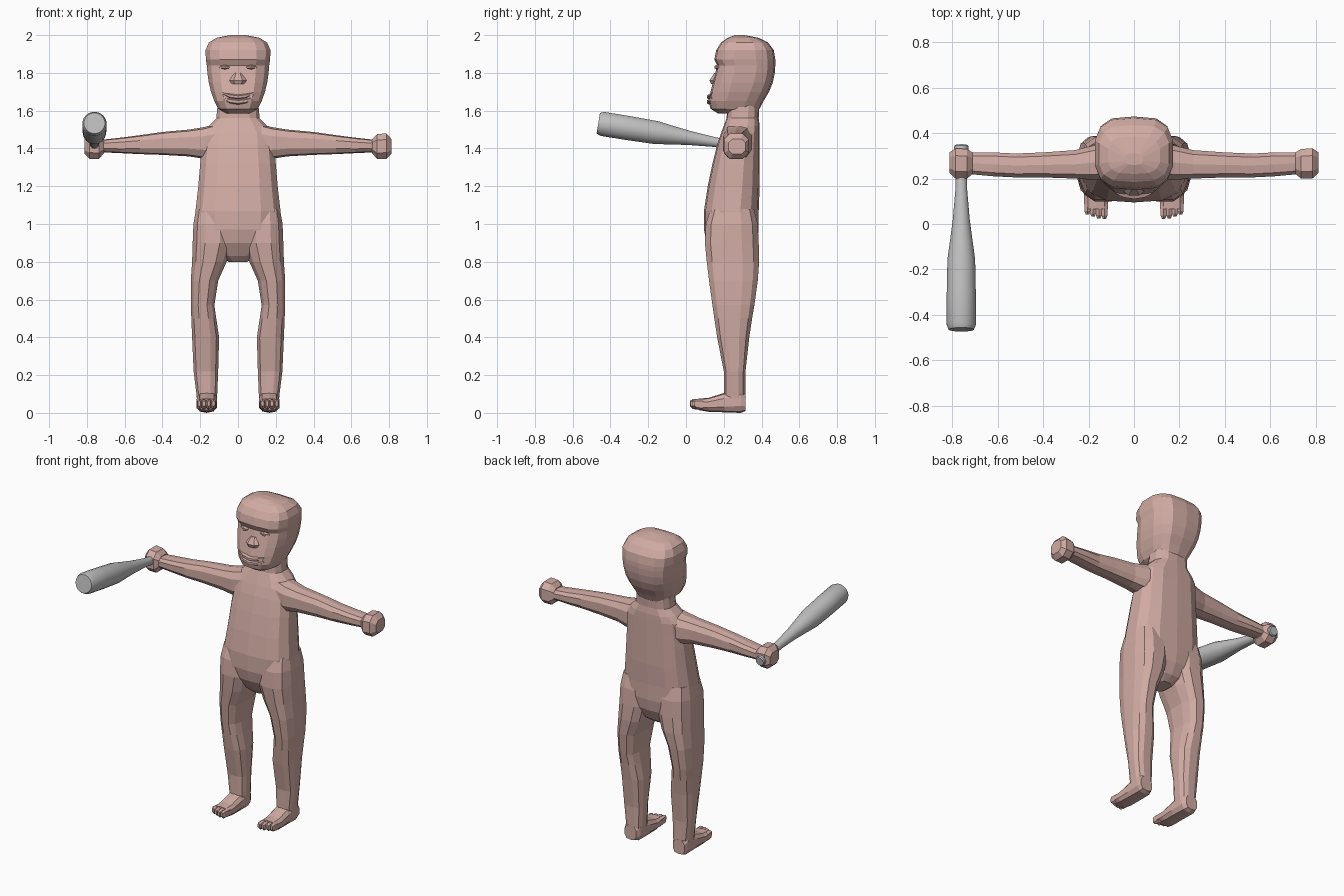
import bpy, bmesh, math
from mathutils import Vector


def material(name, c):
    m = bpy.data.materials.new(name)
    m.diffuse_color = (*c, 1)
    return m


SKIN = material("skin pink", (0.64, 0.41, 0.37))
GREY = material("bat grey", (0.52, 0.52, 0.52))

ALONG_Z = lambda t, u, v: Vector((u, v, t))
ALONG_X = lambda t, u, v: Vector((t, u, v))
ALONG_Y = lambda t, u, v: Vector((u, t, v))


def loft(name, rings, place, n=12, p=0.75, mat=SKIN, mirror=False):
    """Closed skin through rings (t, u_min, u_max, v_min, v_max)."""
    bm = bmesh.new()
    loops = []
    top = math.cos(math.pi / n) ** p
    for t, u0, u1, v0, v1 in rings:
        loop = []
        for k in range(n):
            a = 2 * math.pi * (k + 0.5) / n
            c, s = math.cos(a), math.sin(a)
            c = math.copysign(abs(c) ** p, c) / top
            s = math.copysign(abs(s) ** p, s) / top
            c, s = max(-1, min(1, c)), max(-1, min(1, s))
            loop.append(bm.verts.new(place(t, (u0 + u1) / 2 + c * (u1 - u0) / 2,
                                           (v0 + v1) / 2 + s * (v1 - v0) / 2)))
        loops.append(loop)
    for a, b in zip(loops, loops[1:]):
        for k in range(n):
            j = (k + 1) % n
            bm.faces.new((a[k], a[j], b[j], b[k]))
    bm.faces.new(loops[0])
    bm.faces.new(loops[-1])
    bmesh.ops.recalc_face_normals(bm, faces=bm.faces)
    me = bpy.data.meshes.new(name)
    bm.to_mesh(me)
    bm.free()
    me.materials.append(mat)
    ob = bpy.data.objects.new(name, me)
    bpy.context.collection.objects.link(ob)
    if mirror:
        ob.modifiers.new("Mirror", "MIRROR").use_mirror_merge = False
    return ob


def upright(rows):
    """Rows (z, half width, front y, back y) to symmetric rings."""
    return [(z, -w, w, f, b) for z, w, f, b in rows]


# torso with neck
loft("torso", upright([
    (0.80, 0.05, 0.18, 0.30), (0.83, 0.09, 0.15, 0.34), (0.90, 0.15, 0.11, 0.375),
    (0.97, 0.215, 0.095, 0.385), (1.07, 0.225, 0.095, 0.385), (1.20, 0.21, 0.115, 0.39),
    (1.32, 0.20, 0.14, 0.39), (1.42, 0.19, 0.165, 0.39), (1.48, 0.185, 0.185, 0.39),
    (1.52, 0.155, 0.20, 0.39), (1.56, 0.115, 0.215, 0.385), (1.66, 0.105, 0.22, 0.39)]), ALONG_Z, 14)

# head with forward jaw
loft("head", upright([
    (1.585, 0.06, 0.17, 0.36), (1.61, 0.105, 0.13, 0.39), (1.65, 0.125, 0.12, 0.41),
    (1.70, 0.143, 0.13, 0.44), (1.75, 0.155, 0.142, 0.46), (1.80, 0.162, 0.155, 0.47),
    (1.84, 0.165, 0.165, 0.473), (1.87, 0.17, 0.15, 0.473), (1.92, 0.172, 0.16, 0.465),
    (1.96, 0.155, 0.185, 0.435), (1.985, 0.115, 0.22, 0.385), (2.0, 0.04, 0.26, 0.31)]),
    ALONG_Z, 14, 0.68)

# lips curving up at the corners
for name, z0, h in (("upper_lip", 1.672, 0.012), ("lower_lip", 1.646, 0.014)):
    loft(name, [(x, 0.11 + 3.5 * x * x, 0.17 + 3 * x * x,
                 z0 + 3 * x * x - h * w, z0 + 3 * x * x + h * w)
                for x, w in ((-0.085, 0.4), (-0.045, 1), (0, 1), (0.045, 1), (0.085, 0.4))],
         ALONG_X, 8)

# nose and eyelids
loft("nose", upright([(1.74, 0.035, 0.133, 0.2), (1.76, 0.045, 0.125, 0.2),
                      (1.80, 0.02, 0.15, 0.2)]), ALONG_Z, 8)
loft("eyelid", [(0.045, 0.158, 0.2, 1.825, 1.835), (0.07, 0.152, 0.2, 1.818, 1.843),
                (0.1, 0.17, 0.2, 1.825, 1.835)], ALONG_X, 8, mirror=True)

# arms with mitten hands
loft("arm", [
    (0.10, 0.20, 0.36, 1.34, 1.535), (0.18, 0.195, 0.345, 1.345, 1.513),
    (0.26, 0.20, 0.325, 1.358, 1.50), (0.40, 0.205, 0.315, 1.366, 1.487),
    (0.52, 0.205, 0.31, 1.37, 1.47), (0.62, 0.21, 0.315, 1.375, 1.457),
    (0.73, 0.22, 0.315, 1.38, 1.445)], ALONG_X, 10, mirror=True)
loft("hand", [
    (0.71, 0.22, 0.315, 1.375, 1.45), (0.735, 0.20, 0.33, 1.345, 1.475),
    (0.785, 0.20, 0.333, 1.345, 1.48), (0.812, 0.225, 0.315, 1.37, 1.45)],
    ALONG_X, 8, mirror=True)

# legs
loft("leg", [
    (0.04, 0.115, 0.215, 0.205, 0.31), (0.10, 0.11, 0.22, 0.20, 0.315),
    (0.22, 0.105, 0.235, 0.20, 0.315), (0.40, 0.10, 0.243, 0.165, 0.335),
    (0.50, 0.115, 0.247, 0.15, 0.35), (0.57, 0.125, 0.25, 0.14, 0.362),
    (0.70, 0.105, 0.25, 0.122, 0.38), (0.80, 0.06, 0.243, 0.11, 0.387),
    (0.90, 0.03, 0.24, 0.10, 0.385), (1.0, 0.03, 0.236, 0.105, 0.38),
    (1.08, 0.05, 0.222, 0.13, 0.36)], ALONG_Z, 12, mirror=True)

# feet and toes
loft("foot", [
    (0.315, 0.13, 0.21, 0.01, 0.10), (0.29, 0.115, 0.218, 0.0, 0.13),
    (0.20, 0.112, 0.218, 0.003, 0.105), (0.12, 0.112, 0.22, 0.006, 0.08),
    (0.065, 0.115, 0.218, 0.015, 0.075)], ALONG_Y, 10, mirror=True)
for i, tip in enumerate((0.022, 0.024, 0.032, 0.042)):
    x = 0.13 + i * 0.025
    loft("toe_%d" % (i + 1), [(0.09, x - 0.014, x + 0.014, 0.015, 0.072),
                              (tip + 0.015, x - 0.013, x + 0.013, 0.02, 0.073),
                              (tip, x - 0.007, x + 0.007, 0.035, 0.064)],
         ALONG_Y, 6, mirror=True)

# bat, tilted up towards its tip
tilt = math.radians(9.2)
axis = Vector((0, -math.cos(tilt), math.sin(tilt)))
across = Vector((0, math.sin(tilt), math.cos(tilt)))
base = Vector((-0.76, 0.347, 1.402))
profile = [(0, 0.026), (0.006, 0.031), (0.025, 0.031), (0.032, 0.023), (0.20, 0.026),
           (0.33, 0.037), (0.43, 0.050), (0.51, 0.061), (0.66, 0.064), (0.80, 0.064), (0.822, 0.055)]
bat = loft("bat", [(t, -r, r, -r, r) for t, r in profile],
           lambda t, u, v: base + axis * t + Vector((u, 0, 0)) + across * v, 20, 1, GREY)
bpy.context.view_layer.objects.active = bat
bat.select_set(True)
bpy.ops.object.shade_smooth_by_angle(angle=math.radians(30))
